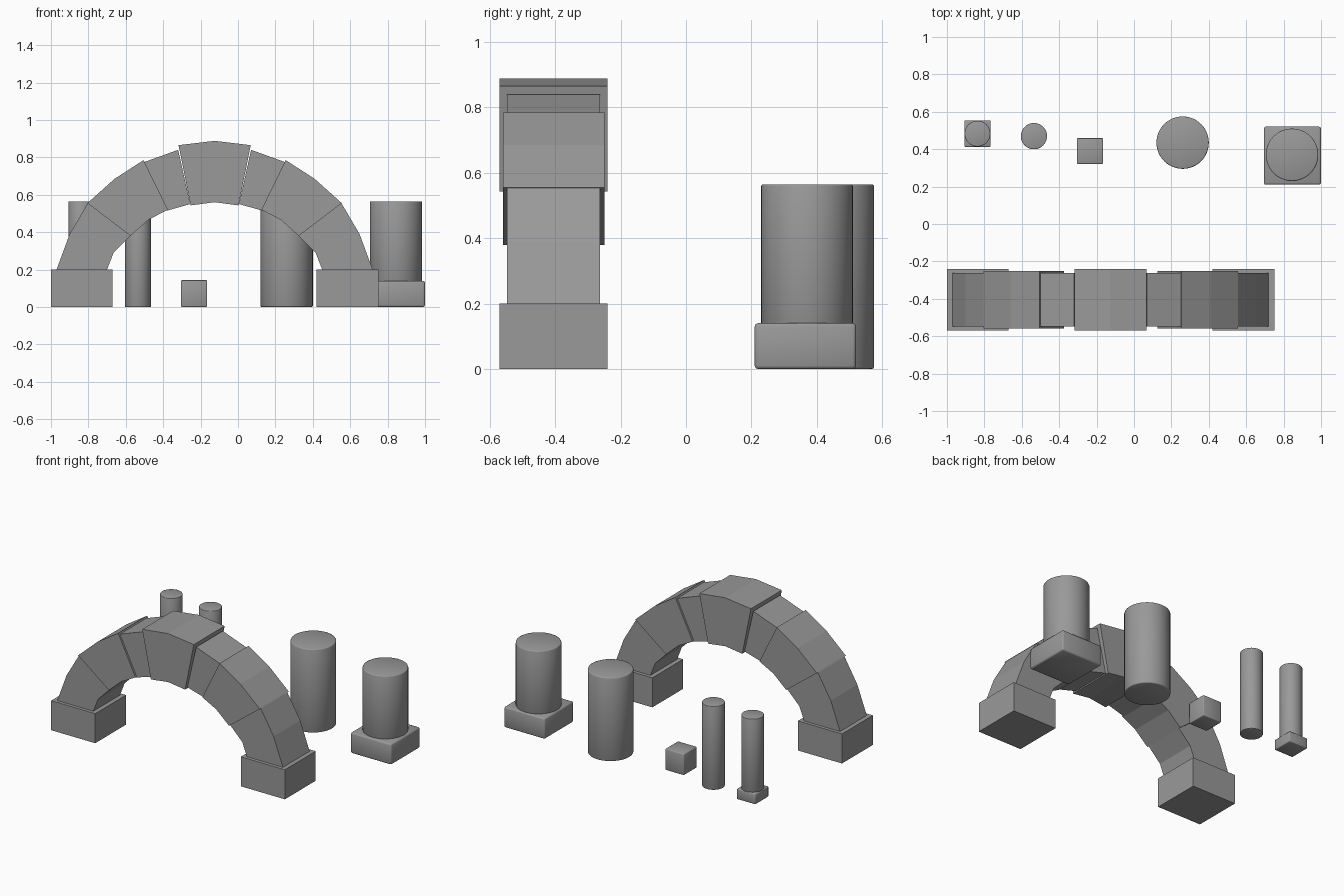
import bpy
import bmesh
from mathutils import Matrix, Vector

default_cube = bpy.data.objects.get("Cube")
if default_cube:
    bpy.data.objects.remove(default_cube, do_unlink=True)

GREY = (0.32, 0.32, 0.32, 1.0)
stone = bpy.data.materials.new("stone_grey")
stone.use_nodes = True
stone.diffuse_color = GREY
stone.node_tree.nodes["Principled BSDF"].inputs["Base Color"].default_value = GREY

ARCH_X, ARCH_Y = -0.125, -0.405


def finish(name, bm, smooth=False):
    """Turn a bmesh into a named stone object."""
    bmesh.ops.recalc_face_normals(bm, faces=bm.faces)
    mesh = bpy.data.meshes.new(name)
    bm.to_mesh(mesh)
    bm.free()
    mesh.materials.append(stone)
    for face in mesh.polygons:
        face.use_smooth = smooth
    obj = bpy.data.objects.new(name, mesh)
    bpy.context.collection.objects.link(obj)
    return obj


def arch_stone(name, outer, inner, width, side=1):
    """Wedge stone: an outline in x and z, extruded along y."""
    bm = bmesh.new()
    outline = outer + inner[::-1]
    verts = [bm.verts.new((ARCH_X + side * x, ARCH_Y - width / 2, z)) for x, z in outline]
    face = bm.faces.new(verts)
    extruded = bmesh.ops.extrude_face_region(bm, geom=[face])["geom"]
    moved = [v for v in extruded if isinstance(v, bmesh.types.BMVert)]
    bmesh.ops.translate(bm, verts=moved, vec=(0, width, 0))
    finish(name, bm)


def block(name, centre, size, bevel=0.0):
    """Box standing on the ground, optionally with softened edges."""
    bm = bmesh.new()
    place = Matrix.Translation(Vector((*centre, size[2] / 2)))
    bmesh.ops.create_cube(bm, size=1, matrix=place @ Matrix.Diagonal((*size, 1)))
    if bevel:
        bmesh.ops.bevel(bm, geom=bm.edges[:], offset=bevel, segments=2,
                        profile=0.5, affect='EDGES')
    finish(name, bm, bevel > 0)


def column(name, centre, radius, bottom, top, bevel):
    """Round column with softened rims."""
    bm = bmesh.new()
    place = Matrix.Translation(Vector((*centre, (bottom + top) / 2)))
    bmesh.ops.create_cone(bm, cap_ends=True, segments=48, radius1=radius,
                          radius2=radius, depth=top - bottom, matrix=place)
    rims = [e for e in bm.edges if abs(e.verts[0].co.z - e.verts[1].co.z) < 0.001]
    bmesh.ops.bevel(bm, geom=rims, offset=bevel, segments=2, profile=0.5, affect='EDGES')
    finish(name, bm, True)


# Arch: matching stones on both sides, outlines measured from the middle
for label, side in (("right", -1), ("left", 1)):
    block(label + "_arch_foot", (ARCH_X + side * 0.71, ARCH_Y), (0.33, 0.33, 0.2))
    arch_stone(label + "_lower_stone",
               [(0.845, 0.2), (0.775, 0.39), (0.675, 0.56)],
               [(0.575, 0.2), (0.54, 0.29), (0.45, 0.38)], 0.285, side)
    arch_stone(label + "_middle_stone",
               [(0.68, 0.555), (0.535, 0.685), (0.38, 0.785)],
               [(0.45, 0.38), (0.355, 0.465), (0.25, 0.52)], 0.31, side)
    arch_stone(label + "_upper_stone",
               [(0.375, 0.775), (0.195, 0.84)],
               [(0.255, 0.515), (0.13, 0.55)], 0.285, side)
arch_stone("keystone",
           [(-0.193, 0.865), (0, 0.888), (0.193, 0.865)],
           [(-0.128, 0.543), (0, 0.56), (0.128, 0.543)], 0.33)

# Wide columns, one on a plinth
column("wide_column", (0.26, 0.435), 0.14, 0, 0.565, 0.006)
block("wide_plinth", (0.847, 0.365), (0.305, 0.31, 0.14), 0.01)
column("wide_plinth_column", (0.845, 0.37), 0.14, 0.135, 0.565, 0.006)

# Slim columns, one on a plinth
column("slim_column", (-0.535, 0.47), 0.07, 0, 0.565, 0.003)
block("slim_plinth", (-0.837, 0.483), (0.14, 0.142, 0.07), 0.005)
column("slim_plinth_column", (-0.837, 0.483), 0.069, 0.065, 0.565, 0.003)

# Loose cube
block("loose_cube", (-0.235, 0.39), (0.14, 0.138, 0.143), 0.005)
